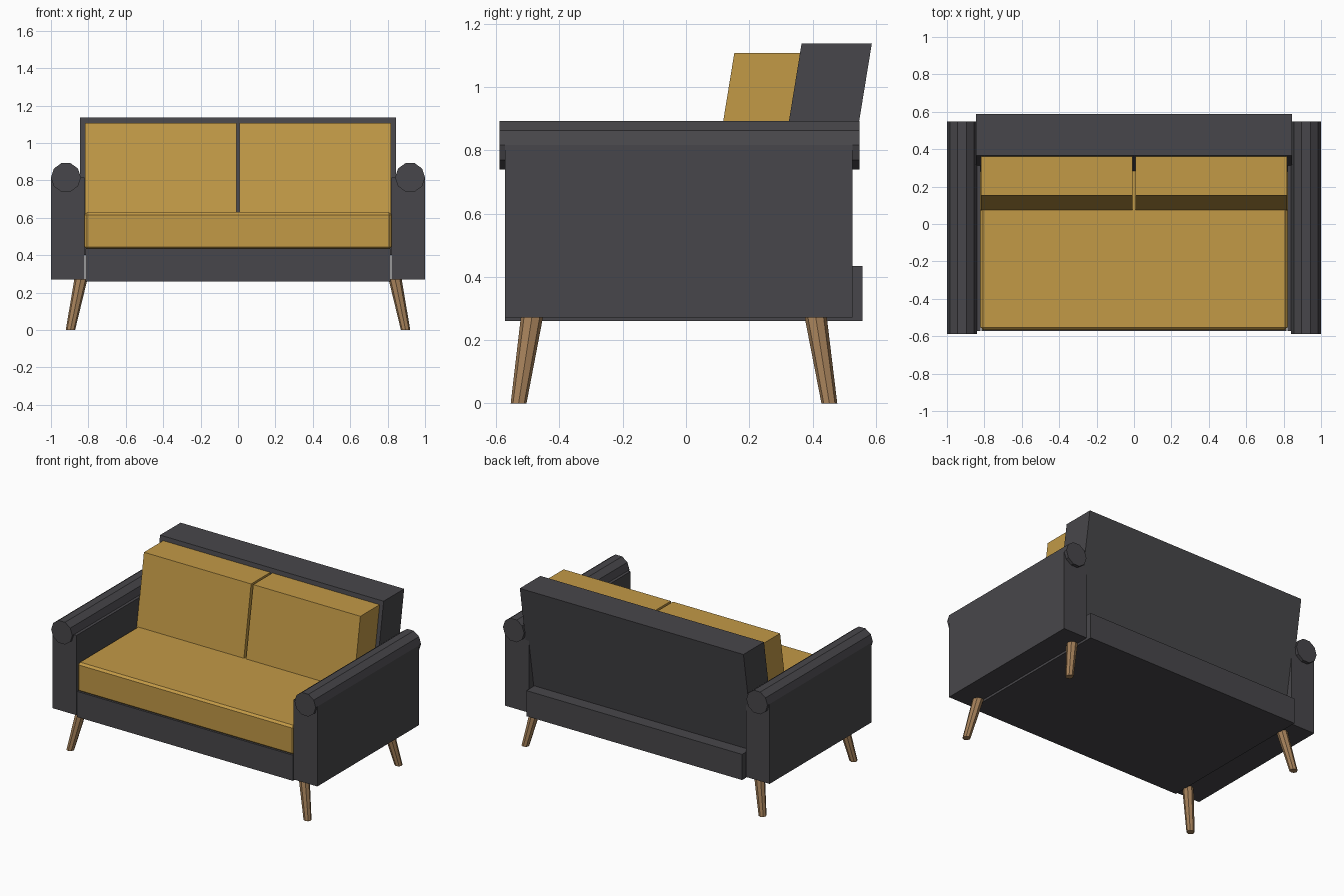
import bpy, bmesh, math
from mathutils import Vector

if "Cube" in bpy.data.objects:
    bpy.data.objects.remove(bpy.data.objects["Cube"])


def material(name, rgb):
    m = bpy.data.materials.new(name)
    m.diffuse_color = (*rgb, 1)
    m.use_nodes = True
    m.node_tree.nodes["Principled BSDF"].inputs["Base Color"].default_value = m.diffuse_color
    return m


charcoal = material("charcoal fabric", (0.064, 0.062, 0.069))
mustard = material("mustard fabric", (0.54, 0.32, 0.062))
wood = material("oak wood", (0.37, 0.215, 0.10))


def finish(name, bm, mat):
    bmesh.ops.recalc_face_normals(bm, faces=bm.faces)
    me = bpy.data.meshes.new(name)
    bm.to_mesh(me)
    bm.free()
    me.materials.append(mat)
    ob = bpy.data.objects.new(name, me)
    bpy.context.collection.objects.link(ob)
    return ob


def loft(name, rings, mat):
    """Closed solid through rings of points, capped at both ends."""
    bm = bmesh.new()
    vs = [[bm.verts.new(p) for p in r] for r in rings]
    n = len(vs[0])
    for a, b in zip(vs, vs[1:]):
        for i in range(n):
            bm.faces.new((a[i], a[(i + 1) % n], b[(i + 1) % n], b[i]))
    bm.faces.new(vs[0])
    bm.faces.new(vs[-1])
    return finish(name, bm, mat)


def block(name, x0, x1, y0, y1, z0, z1, mat, lean=0.0):
    """Box whose top is shifted backwards by lean."""
    def ring(z, d):
        return [(x0, y0 + d, z), (x1, y0 + d, z), (x1, y1 + d, z), (x0, y1 + d, z)]
    return loft(name, [ring(z0, 0), ring(z1, lean)], mat)


# base frame
block("base", -0.815, 0.815, -0.572, 0.558, 0.26, 0.435, charcoal)

# seat cushion with softened edges
seat = block("seat", -0.82, 0.82, -0.567, 0.40, 0.43, 0.63, mustard)
bev = seat.modifiers.new("soft edge", 'BEVEL')
bev.width = 0.014
bev.segments = 1

# leaning backrest
SLOPE = 0.163
Z0, ZB, ZC = 0.40, 1.137, 1.108
block("backrest", -0.845, 0.845, 0.245, 0.467, Z0, ZB, charcoal, SLOPE * (ZB - Z0))

for s, side in ((-1, "left"), (1, "right")):
    # back cushion
    zc = 0.60
    xa, xb = sorted((s * 0.008, s * 0.818))
    block(side + "_back_cushion", xa, xb, 0.07, 0.28, zc, ZC, mustard, SLOPE * (ZC - zc))

    # arm panel and ten-sided arm roll
    xa, xb = sorted((s * 0.82, s * 1.0))
    block(side + "_arm", xa, xb, -0.572, 0.526, 0.271, 0.816, charcoal)
    rings = [[(s * 0.92 + 0.08 * math.cos(math.tau * i / 10), y,
               0.816 + 0.08 * math.sin(math.tau * i / 10)) for i in range(10)]
             for y in (-0.589, 0.548)]
    loft(side + "_arm_roll", rings, charcoal)

    # splayed, tapered legs
    for end, yb, yt in (("front", -0.529, -0.487), ("back", 0.453, 0.410)):
        rings = []
        for x, y, z, r in ((0.896, yb, 0, 0.025), (0.84, yt, 0.272, 0.035)):
            rings.append([Vector((s * x + r * math.cos(math.tau * i / 8),
                                  y + r * math.sin(math.tau * i / 8), z)) for i in range(8)])
        loft(side + "_" + end + "_leg", rings, wood)
